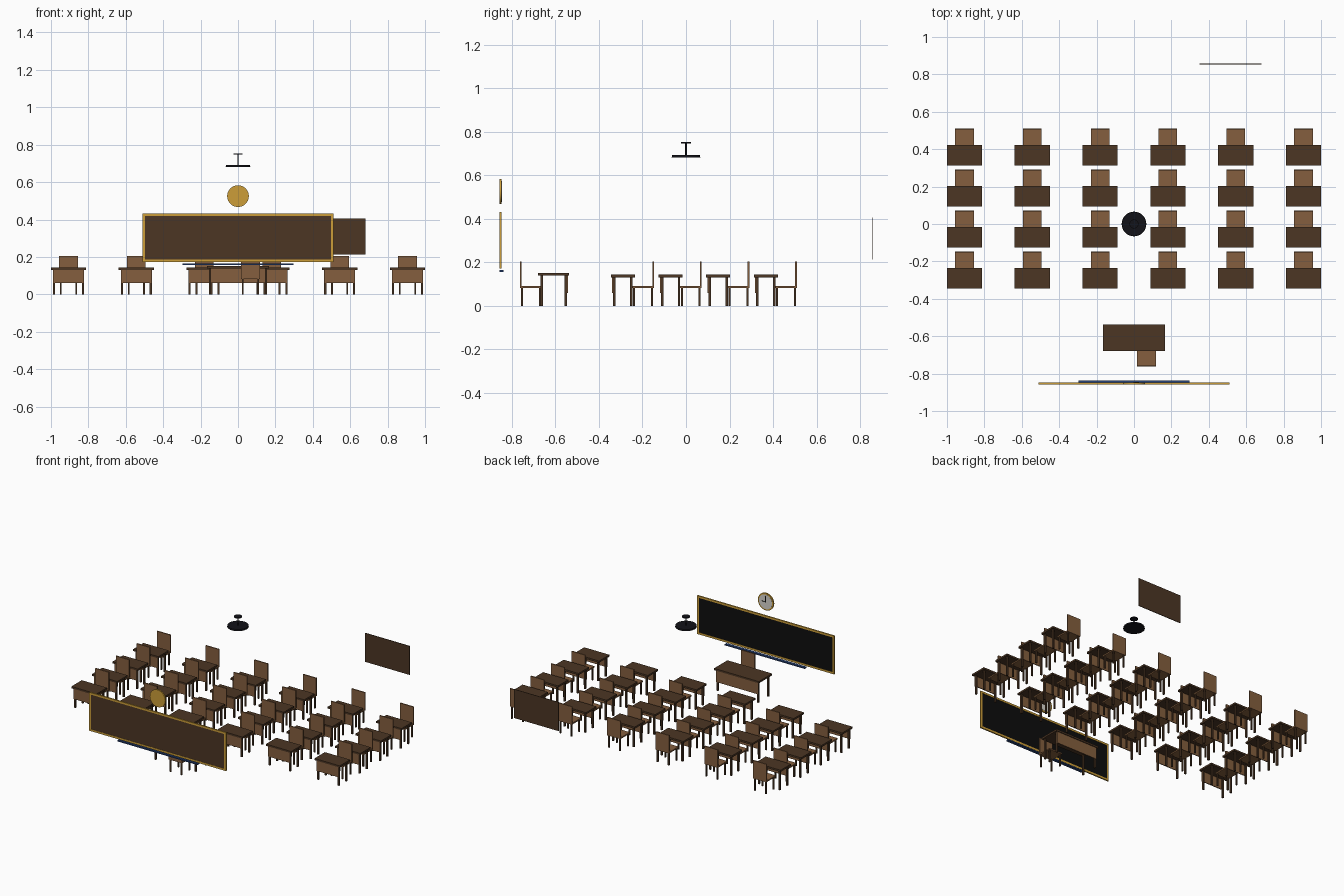
import bpy, bmesh, math
from mathutils import Matrix, Vector

if "Cube" in bpy.data.objects:
    bpy.data.objects.remove(bpy.data.objects["Cube"])


def material(name, r, g, b):
    lin = [(c / 255 / 12.92) if c < 11 else ((c / 255 + 0.055) / 1.055) ** 2.4 for c in (r, g, b)]
    m = bpy.data.materials.new(name)
    m.diffuse_color = (*lin, 1)
    m.use_nodes = True
    m.node_tree.nodes["Principled BSDF"].inputs["Base Color"].default_value = m.diffuse_color
    return m


WOOD = material("medium wood", 133, 95, 62)
DARK = material("dark wood", 76, 54, 36)
GOLD = material("gold trim", 204, 158, 56)
BLACK = material("board black", 13, 13, 13)
BLUE = material("tray blue", 38, 66, 120)
WHITE = material("clock face white", 215, 212, 205)
METAL = material("lamp black", 18, 18, 24)


def link(name, mesh, loc=(0, 0, 0)):
    ob = bpy.data.objects.new(name, mesh)
    ob.location = loc
    bpy.context.collection.objects.link(ob)
    return ob


def boxes_mesh(name, boxes):
    """Mesh of boxes; each is (x0, x1, y0, y1, z0, z1, material)."""
    bm = bmesh.new()
    me = bpy.data.meshes.new(name)
    mats = []
    for x0, x1, y0, y1, z0, z1, mat in boxes:
        if mat not in mats:
            mats.append(mat)
            me.materials.append(mat)
        size = Vector((abs(x1 - x0), abs(y1 - y0), z1 - z0))
        mid = Vector((x0 + x1, y0 + y1, z0 + z1)) / 2
        r = bmesh.ops.create_cube(bm, size=1, matrix=Matrix.Translation(mid) @ Matrix.Diagonal((*size, 1)))
        for f in {f for v in r["verts"] for f in v.link_faces}:
            f.material_index = mats.index(mat)
    bm.to_mesh(me)
    bm.free()
    return me


def cylinder(name, r1, r2, depth, loc, mat, axis="Z", sides=32):
    bm = bmesh.new()
    me = bpy.data.meshes.new(name)
    rot = Matrix.Rotation(-math.pi / 2, 4, "X") if axis == "Y" else Matrix()
    bmesh.ops.create_cone(bm, cap_ends=True, segments=sides, radius1=r1, radius2=r2, depth=depth, matrix=rot)
    for f in bm.faces:
        f.smooth = len(f.verts) == 4
    for e in bm.edges:
        e.smooth = e.calc_face_angle(0) < 0.6
    bm.to_mesh(me)
    bm.free()
    me.materials.append(mat)
    return link(name, me, loc)


def desk_mesh(name, hw, hd, top, panel_side):
    """Desk with top, four legs and a modesty panel on one side."""
    lx, ly, w = hw - 0.017, hd - 0.016, 0.0055
    parts = [(-hw, hw, -hd, hd, top - 0.012, top, DARK)]
    for sx in (-1, 1):
        for sy in (-1, 1):
            parts.append((sx * lx - w, sx * lx + w, sy * ly - w, sy * ly + w, 0, top - 0.012, DARK))
    py = panel_side * (ly + w)
    parts.append((-hw + 0.012, hw - 0.012, py, py + panel_side * 0.005, 0.06, top - 0.012, WOOD))
    return boxes_mesh(name, parts)


def chair_mesh(name, d):
    """Chair whose seat runs from y=0 to y=0.1*d, with its back at the far end."""
    parts = [(-0.05, 0.05, 0, d * 0.1, 0.083, 0.092, WOOD),
             (-0.05, 0.05, d * 0.092, d * 0.1, 0.09, 0.204, WOOD)]
    for x in (-0.041, 0.041):
        for y in (0.009, 0.091):
            parts.append((x - 0.0045, x + 0.0045, d * y - 0.0045, d * y + 0.0045, 0, 0.083, DARK))
    return boxes_mesh(name, parts)


# Student desks and chairs in a grid
desk = desk_mesh("student_desk", 0.094, 0.055, 0.143, -1)
chair = chair_mesh("student_chair", 1)
for x in (-0.906, -0.5436, -0.1812, 0.1812, 0.5436, 0.906):
    for row in range(4):
        y = -0.29 + row * 0.219
        link("student_desk", desk, (x, y, 0))
        link("student_chair", chair, (x, y + 0.043, 0))

# Teacher's desk and chair
link("teacher_desk", desk_mesh("teacher_desk", 0.167, 0.071, 0.151, 1), (0, -0.608, 0))
link("teacher_chair", chair_mesh("teacher_chair", -1), (0.067, -0.663, 0))

# Board: wooden backing, black writing surface, gold frame
b = 0.013
link("board_panel", boxes_mesh("board_panel", [
    (-0.50, 0.50, -0.8555, -0.852, 0.18, 0.425, DARK),
    (-0.50, 0.50, -0.852, -0.850, 0.18, 0.425, BLACK)]))
link("board_frame", boxes_mesh("board_frame", [
    (-0.51, 0.51, -0.857, -0.848, 0.431 - b, 0.431, GOLD),
    (-0.51, 0.51, -0.857, -0.848, 0.172, 0.172 + b, GOLD),
    (-0.51, -0.51 + b, -0.857, -0.848, 0.172 + b, 0.431 - b, GOLD),
    (0.51 - b, 0.51, -0.857, -0.848, 0.172 + b, 0.431 - b, GOLD)]))
link("chalk_tray", boxes_mesh("chalk_tray", [(-0.298, 0.298, -0.857, -0.838, 0.156, 0.164, BLUE)]))

# Wall clock facing the desks
cz = 0.525
cylinder("clock_body", 0.058, 0.058, 0.009, (0, -0.8525, cz), GOLD, "Y")
cylinder("clock_face", 0.049, 0.049, 0.002, (0, -0.8475, cz), WHITE, "Y")
link("clock_hands", boxes_mesh("clock_hands", [
    (-0.0025, 0.0025, -0.8468, -0.8455, cz - 0.003, cz + 0.038, BLACK),
    (-0.003, 0.028, -0.8468, -0.8455, cz - 0.0025, cz + 0.0025, BLACK)]))

# Hanging lamp
cylinder("lamp_shade", 0.066, 0.064, 0.01, (0, 0, 0.687), METAL)
cylinder("lamp_stem", 0.004, 0.004, 0.06, (0, 0, 0.72), METAL, sides=12)
cylinder("lamp_mount", 0.024, 0.024, 0.006, (0, 0, 0.75), METAL)

# Notice board on the rear wall
link("notice_board", boxes_mesh("notice_board", [(0.349, 0.682, 0.854, 0.858, 0.212, 0.406, DARK)]))
